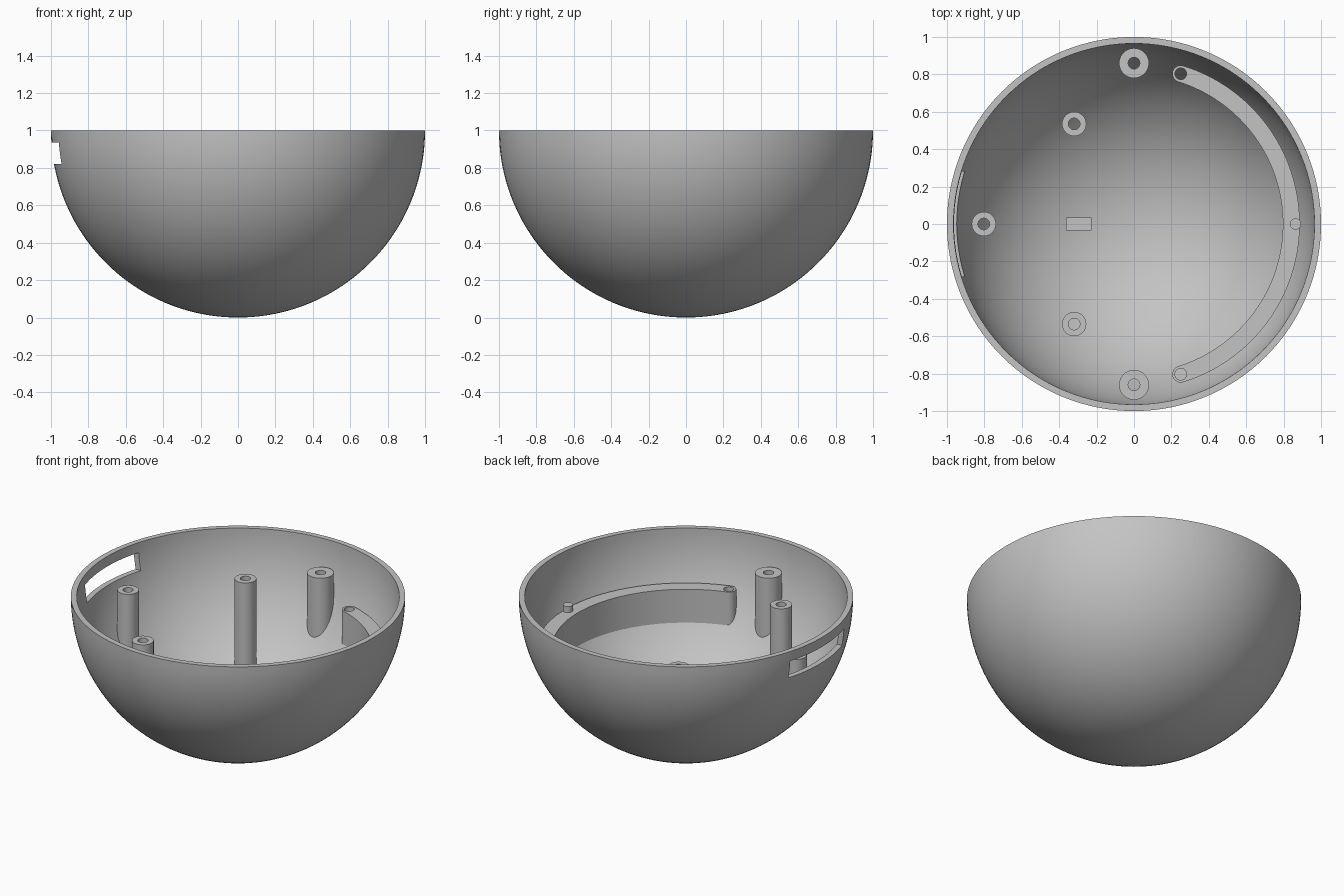
import bpy
import bmesh
from math import sin, cos, pi, sqrt, atan2
from mathutils import Vector

default = bpy.data.objects.get("Cube")
if default:
    bpy.data.objects.remove(default, do_unlink=True)

OUTER, INNER, SEAT = 1.0, 0.965, 0.98   # SEAT lies inside the wall thickness
POST_TOP, RAIL_TOP = 0.828, 0.675

grey = bpy.data.materials.new("plain grey")
grey.use_nodes = True
grey.diffuse_color = (0.55, 0.55, 0.55, 1)
grey.node_tree.nodes["Principled BSDF"].inputs["Base Color"].default_value = (0.55, 0.55, 0.55, 1)


def finish(name, bm):
    bmesh.ops.recalc_face_normals(bm, faces=bm.faces)
    mesh = bpy.data.meshes.new(name)
    bm.to_mesh(mesh)
    bm.free()
    mesh.materials.append(grey)
    obj = bpy.data.objects.new(name, mesh)
    bpy.context.collection.objects.link(obj)
    return obj


def activate(obj):
    bpy.ops.object.select_all(action="DESELECT")
    obj.select_set(True)
    bpy.context.view_layer.objects.active = obj


def smooth(obj):
    activate(obj)
    bpy.ops.object.shade_smooth_by_angle(angle=pi / 6)


def cut(obj, cutter, operation):
    cutter.hide_render = True
    mod = obj.modifiers.new("cut", "BOOLEAN")
    mod.operation, mod.solver, mod.object = operation, "EXACT", cutter
    activate(obj)
    bpy.ops.object.modifier_apply(modifier=mod.name)
    bpy.data.objects.remove(cutter, do_unlink=True)


def bowl_floor(x, y, radius=SEAT):
    return 1 - sqrt(max(radius ** 2 - x * x - y * y, 0))


def lathe(name, profile, steps=128):
    bm = bmesh.new()
    verts = [bm.verts.new((r, 0, z)) for r, z in profile]
    edges = [bm.edges.new(pair) for pair in zip(verts, verts[1:])]
    bmesh.ops.spin(bm, geom=verts + edges, cent=(0, 0, 0), axis=(0, 0, 1),
                   angle=2 * pi, steps=steps)
    bmesh.ops.remove_doubles(bm, verts=bm.verts, dist=1e-4)
    return finish(name, bm)


def prism(name, outline, bottom, top):
    bm = bmesh.new()
    face = bm.faces.new([bm.verts.new((x, y, bottom)) for x, y in outline])
    grown = bmesh.ops.extrude_face_region(bm, geom=[face])["geom"]
    for v in grown:
        if isinstance(v, bmesh.types.BMVert):
            v.co.z = top
    return finish(name, bm)


def circle(cx, cy, r, count=40):
    return [(cx + r * cos(2 * pi * i / count), cy + r * sin(2 * pi * i / count))
            for i in range(count)]


def box(name, low, high):
    outline = [(low[0], low[1]), (high[0], low[1]), (high[0], high[1]), (low[0], high[1])]
    return prism(name, outline, low[2], high[2])


def screw_post(name, x, y, radius, hole=0.031):
    # Tube whose lower edge follows the curved bowl
    bm = bmesh.new()
    wide, narrow = circle(x, y, radius), circle(x, y, hole)
    rings = [[bm.verts.new((px, py, bowl_floor(px, py))) for px, py in wide],
             [bm.verts.new((px, py, POST_TOP)) for px, py in wide],
             [bm.verts.new((px, py, POST_TOP)) for px, py in narrow],
             [bm.verts.new((px, py, bowl_floor(px, py))) for px, py in narrow]]
    for a, b in zip(rings, rings[1:] + rings[:1]):
        for i in range(len(a)):
            j = (i + 1) % len(a)
            bm.faces.new((a[i], a[j], b[j], b[i]))
    smooth(finish(name, bm))


# Hemispherical shell with a flat rim
arc = [i * pi / 2 / 40 for i in range(41)]
profile = [(OUTER * sin(a), 1 - OUTER * cos(a)) for a in arc]
profile += [(INNER * sin(a), 1 - INNER * cos(a)) for a in reversed(arc)]
shell = lathe("bowl_shell", profile)

# Port opening through the wall
cut(shell, box("port_cutter", (-1.1, -0.28, 0.82), (-0.8, 0.28, 0.935)), "DIFFERENCE")
smooth(shell)

# Screw posts
screw_post("rear_post", 0, 0.86, 0.08)
screw_post("front_post", 0, -0.86, 0.08)
screw_post("side_post", -0.803, 0, 0.065)
screw_post("inner_rear_post", -0.32, 0.535, 0.065)
screw_post("inner_front_post", -0.32, -0.535, 0.065)

# Curved rail with rounded ends, seated in the bowl
end_x, end_y, half = 0.25, 0.803, 0.045
mid, sweep = sqrt(end_x ** 2 + end_y ** 2), atan2(end_y, end_x)
angles = [sweep * (i / 32 - 1) for i in range(65)]
caps = [i * pi / 12 for i in range(1, 12)]
outline = [((mid + half) * cos(a), (mid + half) * sin(a)) for a in angles]
outline += [(end_x + half * cos(sweep + t), end_y + half * sin(sweep + t)) for t in caps]
outline += [((mid - half) * cos(a), (mid - half) * sin(a)) for a in reversed(angles)]
outline += [(end_x + half * cos(pi - sweep + t), -end_y + half * sin(pi - sweep + t))
            for t in caps]
rail = prism("curved_rail", outline, 0.2, RAIL_TOP)
ball = [(SEAT * sin(2 * a), 1 - SEAT * cos(2 * a)) for a in arc]
cut(rail, lathe("seat_cutter", ball), "INTERSECT")
for side in (-1, 1):
    cut(rail, prism("hole_cutter", circle(end_x, side * end_y, 0.031), 0.1, 0.8), "DIFFERENCE")
smooth(rail)

# Locating peg on the rail
smooth(prism("rail_peg", circle(0.863, 0, 0.03), 0.6, 0.715))

# Small tab on the bowl floor
box("floor_tab", (-0.363, -0.035, 0.07), (-0.228, 0.035, 0.15))
